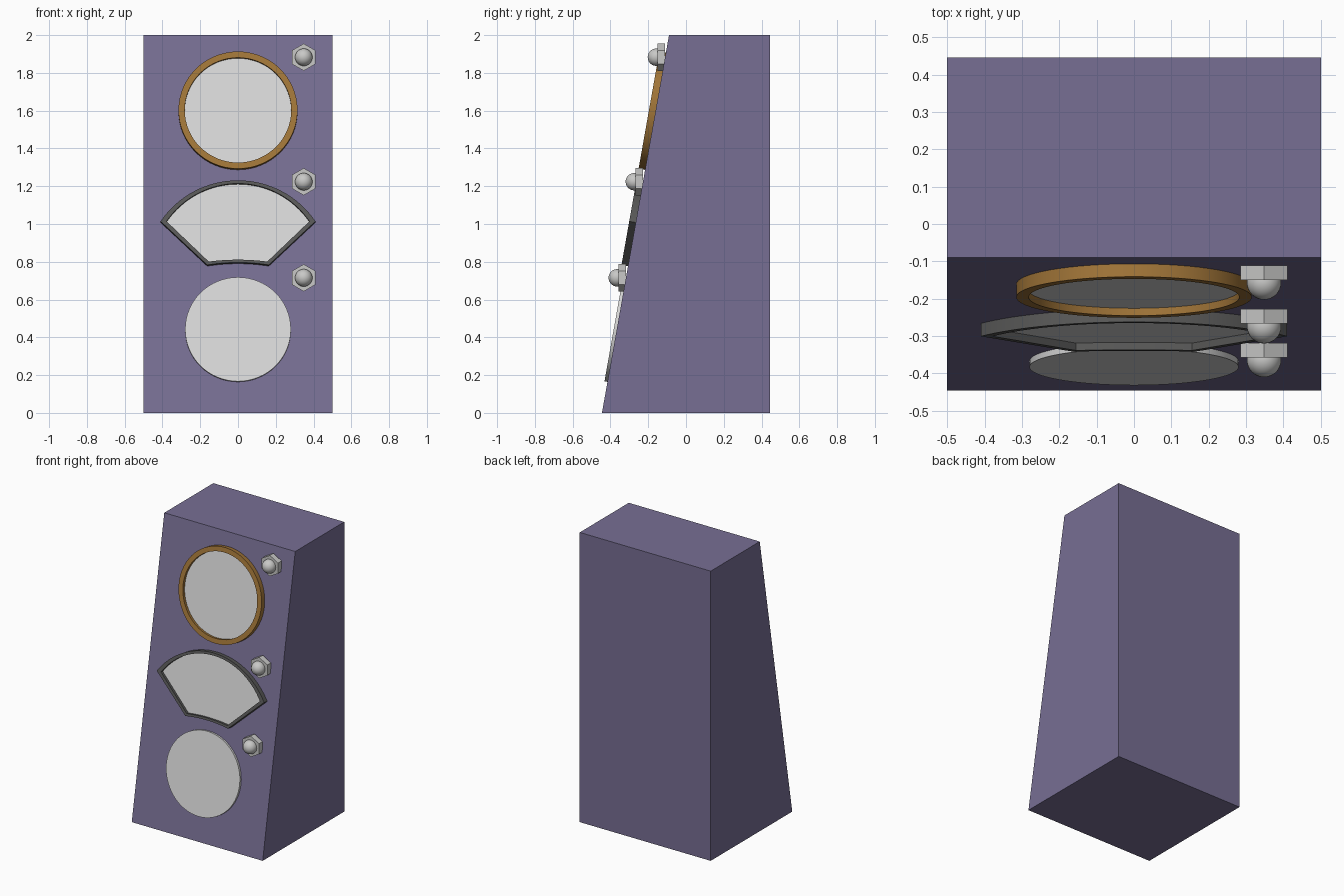
import bpy, bmesh, math
from mathutils import Vector

if "Cube" in bpy.data.objects:
    bpy.data.objects.remove(bpy.data.objects["Cube"])

SLOPE = 0.355 / 2.0
ANG = math.atan(SLOPE)
NORMAL = Vector((0, -math.cos(ANG), math.sin(ANG)))


def material(name, rgb):
    m = bpy.data.materials.new(name)
    m.diffuse_color = (*rgb, 1)
    m.use_nodes = True
    m.node_tree.nodes["Principled BSDF"].inputs["Base Color"].default_value = m.diffuse_color
    return m


PURPLE = material("muted purple", (0.185, 0.158, 0.295))
GREY = material("light grey", (0.70, 0.70, 0.70))
BROWN = material("golden brown", (0.36, 0.18, 0.04))
DARK = material("dark grey", (0.10, 0.10, 0.098))
STEEL = material("steel grey", (0.58, 0.58, 0.57))


def on_front(x, z, d):
    """Point on the leaning front at height z, raised by d."""
    return Vector((x, -0.445 + SLOPE * z, z)) + NORMAL * d


def finish(bm, name, mat, smooth=True):
    bmesh.ops.recalc_face_normals(bm, faces=bm.faces)
    me = bpy.data.meshes.new(name)
    bm.to_mesh(me)
    bm.free()
    me.materials.append(mat)
    ob = bpy.data.objects.new(name, me)
    bpy.context.collection.objects.link(ob)
    if smooth:
        bpy.context.view_layer.objects.active = ob
        ob.select_set(True)
        bpy.ops.object.shade_smooth_by_angle(angle=math.radians(30))
        ob.select_set(False)
    return ob


def bridge(bm, a, b):
    for i in range(len(a)):
        j = (i + 1) % len(a)
        bm.faces.new((a[i], a[j], b[j], b[i]))


def loop(bm, pts, d):
    return [bm.verts.new(on_front(x, z, d)) for x, z in pts]


def panel(name, pts, depth, mat):
    bm = bmesh.new()
    back, front = loop(bm, pts, -0.005), loop(bm, pts, depth)
    bridge(bm, back, front)
    bm.faces.new(front)
    bm.faces.new(back)
    return finish(bm, name, mat)


def frame(name, outer, inner, depth, mat):
    bm = bmesh.new()
    loops = [loop(bm, outer, -0.005), loop(bm, outer, depth),
             loop(bm, inner, depth), loop(bm, inner, -0.005)]
    for i in range(4):
        bridge(bm, loops[i], loops[(i + 1) % 4])
    return finish(bm, name, mat)


def circle(cz, r, n=64):
    return [(r * math.cos(2 * math.pi * i / n),
             cz + r * math.cos(ANG) * math.sin(2 * math.pi * i / n)) for i in range(n)]


def arc(half, z_end, z_mid, n):
    """Arc from +half to -half through the middle height."""
    s = z_mid - z_end
    r = (half * half + s * s) / (2 * s)
    a = math.asin(half / r)
    return [(r * math.sin(a - 2 * a * i / n),
             z_mid - r + r * math.cos(a - 2 * a * i / n)) for i in range(n + 1)]


def fan(top, bottom):
    return arc(*top, 32) + arc(*bottom, 12)[::-1]


# cabinet with leaning front
bm = bmesh.new()
profile = [(-0.445, 0), (0.445, 0), (0.445, 2), (-0.09, 2)]
left = [bm.verts.new((-0.5, y, z)) for y, z in profile]
right = [bm.verts.new((0.5, y, z)) for y, z in profile]
bridge(bm, left, right)
bm.faces.new(left)
bm.faces.new(right)
finish(bm, "cabinet", PURPLE, smooth=False)

# top round window with rim
frame("round_rim", circle(1.597, 0.315), circle(1.597, 0.282), 0.035, BROWN)
panel("upper_disc", circle(1.597, 0.284), 0.015, GREY)

# fan-shaped window with frame
inner = fan((0.378, 1.008, 1.208), (0.155, 0.795, 0.805))
frame("fan_frame", fan((0.41, 1.008, 1.225), (0.163, 0.777, 0.790)), inner, 0.035, DARK)
panel("fan_panel", inner, 0.015, GREY)

# lower disc
panel("lower_disc", circle(0.440, 0.28), 0.016, GREY)

# hex bolts with domed heads
for i, z in enumerate((1.883, 1.224, 0.715)):
    y = -0.445 + SLOPE * z
    bm = bmesh.new()
    hexa = [(0.348 + 0.072 * math.sin(k * math.pi / 3),
             z + 0.072 * math.cos(k * math.pi / 3)) for k in range(6)]
    back = [bm.verts.new((px, y, pz)) for px, pz in hexa]
    front = [bm.verts.new((px, y - 0.039, pz)) for px, pz in hexa]
    bridge(bm, back, front)
    bm.faces.new(back)
    bm.faces.new(front)
    finish(bm, f"hex_nut_{i + 1}", STEEL, smooth=False)
    bm = bmesh.new()
    bmesh.ops.create_uvsphere(bm, u_segments=32, v_segments=16, radius=0.046)
    bmesh.ops.translate(bm, verts=bm.verts, vec=(0.348, y - 0.046, z))
    finish(bm, f"dome_{i + 1}", STEEL)
